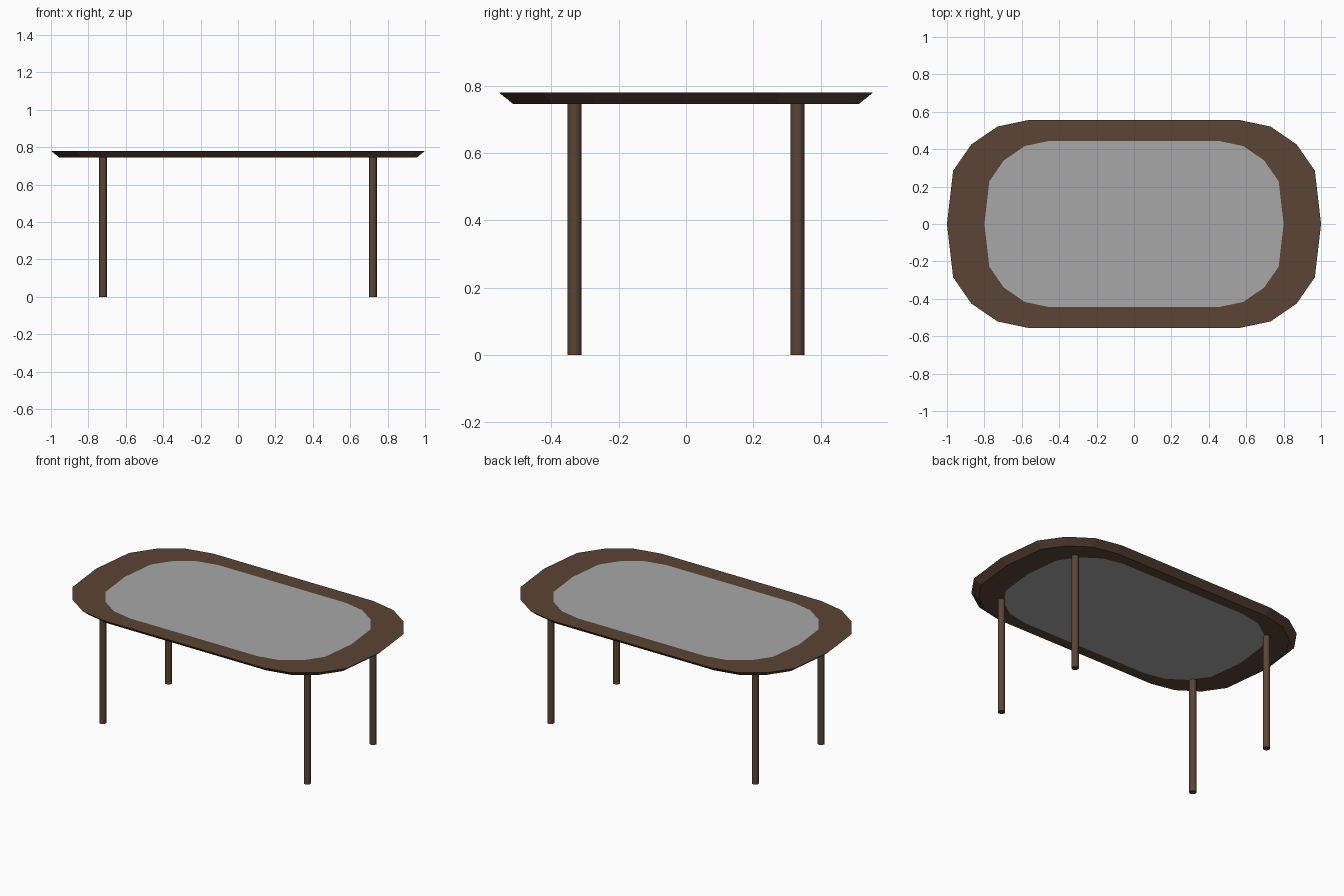
import bpy, bmesh, math
from mathutils import Vector

cube = bpy.data.objects.get("Cube")
if cube:
    bpy.data.objects.remove(cube, do_unlink=True)

TOP, UNDER = 0.78, 0.745


def material(name, rgb):
    mat = bpy.data.materials.new(name)
    mat.use_nodes = True
    colour = (*rgb, 1)
    mat.diffuse_color = colour
    mat.node_tree.nodes["Principled BSDF"].inputs["Base Color"].default_value = colour
    return mat


wood = material("dark walnut", (0.105, 0.058, 0.037))
grey = material("grey panel", (0.39, 0.39, 0.39))


def finish(bm, name, mat):
    bmesh.ops.recalc_face_normals(bm, faces=bm.faces)
    mesh = bpy.data.meshes.new(name)
    bm.to_mesh(mesh)
    bm.free()
    mesh.materials.append(mat)
    obj = bpy.data.objects.new(name, mesh)
    bpy.context.collection.objects.link(obj)
    return obj


# Rounded tabletop outline, mirrored from one quarter
quarter = [(1, 0), (0.967, 0.285), (0.87, 0.425), (0.73, 0.521), (0.563, 0.556)]
half = quarter + [(-x, y) for x, y in reversed(quarter)]
outline = [Vector(p) for p in half + [(-x, -y) for x, y in half[1:-1]]]


def inset(points, dist):
    """Move every edge of a counter-clockwise outline inwards by dist."""
    result = []
    for i, p in enumerate(points):
        a = (p - points[i - 1]).normalized()
        b = (points[(i + 1) % len(points)] - p).normalized()
        na, nb = Vector((-a.y, a.x)), Vector((-b.y, b.x))
        result.append(p + (na + nb) * dist / (1 + na.dot(nb)))
    return result


def add_loop(bm, points, z):
    return [bm.verts.new((p.x, p.y, z)) for p in points]


inner = [p * 0.8 for p in outline]

# Rim with an undercut outer edge
bm = bmesh.new()
loops = [add_loop(bm, pts, z) for pts, z in (
    (outline, TOP), (inset(outline, 0.043), UNDER), (inner, UNDER), (inner, TOP))]
for k, loop in enumerate(loops):
    following = loops[(k + 1) % len(loops)]
    for i in range(len(loop)):
        j = (i + 1) % len(loop)
        bm.faces.new((loop[i], loop[j], following[j], following[i]))
finish(bm, "tabletop_rim", wood)

# Centre panel set flush into the rim
bm = bmesh.new()
upper, lower = add_loop(bm, inner, TOP), add_loop(bm, inner, UNDER)
bm.faces.new(upper)
bm.faces.new(lower)
for i in range(len(upper)):
    j = (i + 1) % len(upper)
    bm.faces.new((upper[i], upper[j], lower[j], lower[i]))
finish(bm, "tabletop_panel", grey)

# Four round legs
for side, sx in (("left", 1), ("right", -1)):
    for end, sy in (("front", -1), ("back", 1)):
        bm = bmesh.new()
        bmesh.ops.create_cone(bm, cap_ends=True, segments=16,
                              radius1=0.021, radius2=0.021, depth=UNDER)
        leg = finish(bm, f"{end}_{side}_leg", wood)
        leg.location = (sx * 0.721, sy * 0.331, UNDER / 2)
        bpy.ops.object.select_all(action="DESELECT")
        leg.select_set(True)
        bpy.context.view_layer.objects.active = leg
        bpy.ops.object.shade_smooth_by_angle(angle=math.radians(40))
